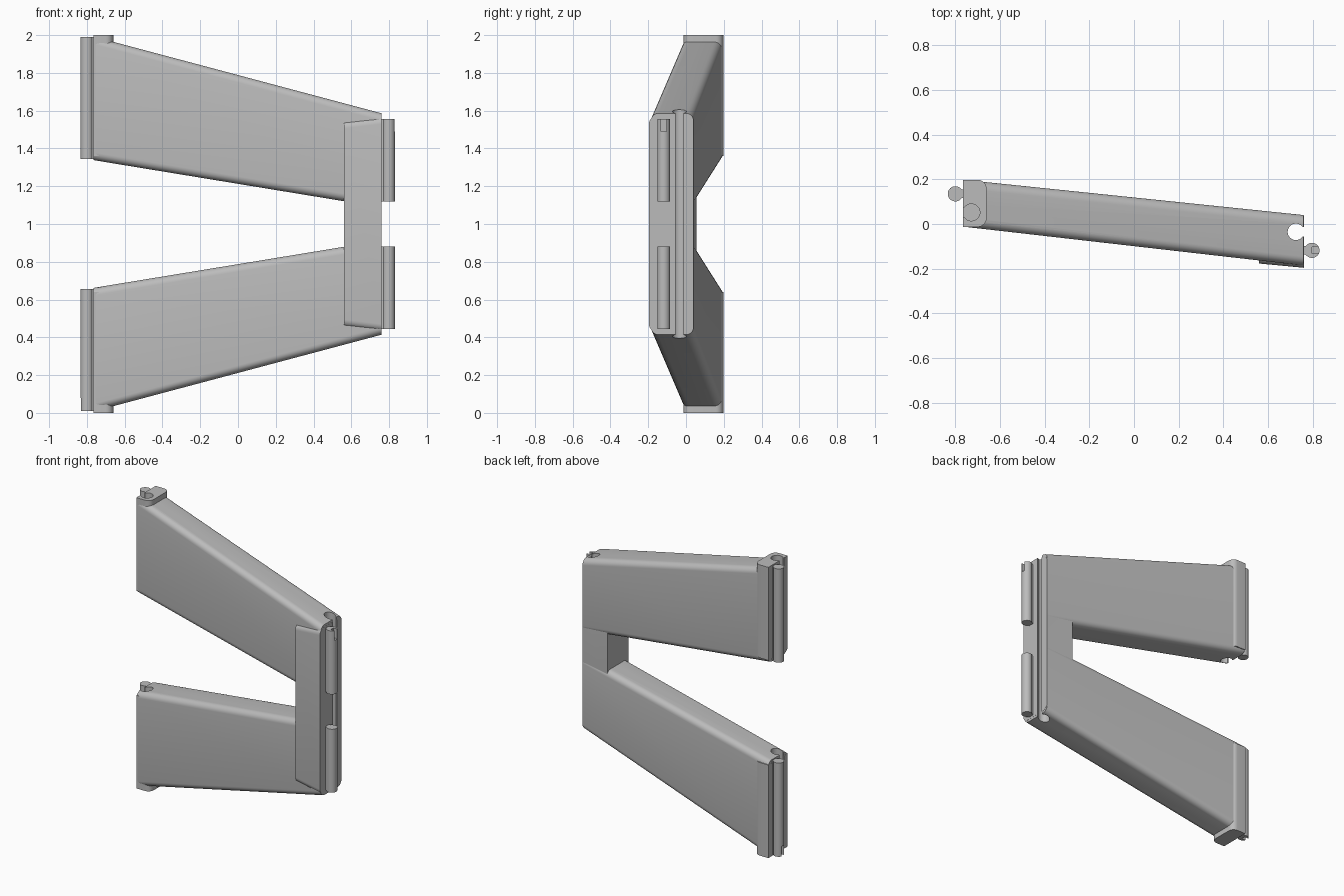
import bpy, bmesh
from math import sin, cos, pi, radians

if "Cube" in bpy.data.objects:
    bpy.data.objects.remove(bpy.data.objects["Cube"])

grey = bpy.data.materials.new("plain grey")
grey.use_nodes = True
grey.diffuse_color = (0.5, 0.5, 0.5, 1)
grey.node_tree.nodes["Principled BSDF"].inputs["Base Color"].default_value = grey.diffuse_color


def loft(name, rings):
    """Skin equal rings of points and cap both ends."""
    bm = bmesh.new()
    loops = [[bm.verts.new(p) for p in ring] for ring in rings]
    n = len(loops[0])
    for a, b in zip(loops, loops[1:]):
        for i in range(n):
            j = (i + 1) % n
            bm.faces.new((a[i], a[j], b[j], b[i]))
    bm.faces.new(loops[0])
    bm.faces.new(loops[-1])
    bmesh.ops.recalc_face_normals(bm, faces=bm.faces)
    mesh = bpy.data.meshes.new(name)
    bm.to_mesh(mesh)
    bm.free()
    ob = bpy.data.objects.new(name, mesh)
    bpy.context.collection.objects.link(ob)
    mesh.materials.append(grey)
    return ob


def rounded(u0, u1, v0, v1, radii, steps=6):
    """Rounded rectangle; radii run from the low-low corner anticlockwise."""
    corners = [(u0, v0, 1, 1), (u1, v0, -1, 1), (u1, v1, -1, -1), (u0, v1, 1, -1)]
    pts = []
    for k, ((u, v, su, sv), r) in enumerate(zip(corners, radii)):
        for i in range(steps + 1 if r else 1):
            a = pi + k * pi / 2 + i * pi / 2 / steps
            pts.append((u + su * r + r * cos(a), v + sv * r + r * sin(a)))
    return pts


def beam(name, ends, r):
    """Rounded bar between two sections given as x, y0, y1, z0, z1."""
    return loft(name, [[(x, y, z) for y, z in rounded(y0, y1, z0, z1, [r] * 4)]
                       for x, y0, y1, z0, z1 in ends])


def prism(name, pts, z0, z1):
    return loft(name, [[(x, y, z) for x, y in pts] for z in (z0, z1)])


def keyhole(x, y, r, half, x_end):
    """Circle with a straight neck reaching the plane x_end."""
    side = 1 if x_end > x else -1
    a0 = 0.62
    pts = []
    for i in range(25):
        a = a0 + (2 * pi - 2 * a0) * i / 24
        pts.append((x + side * r * cos(a), y + r * sin(a)))
    return pts + [(x_end, y - half), (x_end, y + half)]


def cut(target, cutter):
    mod = target.modifiers.new("cut", 'BOOLEAN')
    mod.operation = 'DIFFERENCE'
    mod.solver = 'EXACT'
    mod.object = cutter
    cutter.hide_render = True
    cutter.hide_set(True)
    cutter.display_type = 'WIRE'


def box(name, x, y, z, sx, sy, sz):
    return prism(name, rounded(x - sx, x + sx, y - sy, y + sy, [0] * 4), z - sz, z + sz)


def span(z0, z1, upper):
    return (z0, z1) if upper else (2 - z1, 2 - z0)


# Shared sockets
wide_socket = prism("wide_end_socket_cutter",
                    keyhole(-0.728, 0.052, 0.038, 0.022, -0.8), 0.025, 2.1)
narrow_socket = prism("narrow_end_socket_cutter",
                      keyhole(0.725, -0.035, 0.037, 0.022, 0.8), -0.1, 2.1)

parts = []
for label, upper in (("upper", True), ("lower", False)):
    # Tapered arm
    arm = beam(label + "_arm", [(-0.764, -0.012, 0.198, *span(1.338, 1.992, upper)),
                                (0.76, -0.186, 0.04, *span(1.088, 1.586, upper))], 0.04)
    # Wide end post, rounded on its inner side
    post = prism(label + "_end_post",
                 rounded(-0.765, -0.66, -0.013, 0.198, [0, 0.04, 0.04, 0]),
                 *span(1.36, 2.0, upper))
    for ob in (arm, post):
        cut(ob, wide_socket)
    cut(arm, narrow_socket)
    # Connector pegs
    wide_peg = prism(label + "_wide_end_peg",
                     keyhole(-0.8, 0.135, 0.034, 0.018, -0.755), *span(1.345, 1.99, upper))
    narrow_peg = prism(label + "_narrow_end_peg",
                       keyhole(0.797, -0.118, 0.034, 0.018, 0.755), *span(1.12, 1.556, upper))
    parts += [arm, post, wide_peg, narrow_peg]
    # Slit in one tip of a peg at each end
    if upper:
        cut(narrow_peg, box("narrow_slit_cutter", 0.82, -0.118, 1.53, 0.022, 0.014, 0.04))
    else:
        cut(wide_peg, box("wide_slit_cutter", -0.823, 0.135, 0.04, 0.022, 0.014, 0.04))

# Upright joining the two arms
bridge = beam("joining_block", [(0.56, -0.177, 0.056, 0.455, 1.545),
                                (0.761, -0.196, 0.039, 0.43, 1.57)], 0.04)
cut(bridge, narrow_socket)
parts.append(bridge)

# Bake the cuts and smooth the rounded edges
bpy.context.view_layer.update()
graph = bpy.context.evaluated_depsgraph_get()
baked = [(ob, bpy.data.meshes.new_from_object(ob.evaluated_get(graph))) for ob in parts]
bpy.ops.object.select_all(action='DESELECT')
for ob, mesh in baked:
    ob.modifiers.clear()
    ob.data = mesh
    ob.select_set(True)
bpy.context.view_layer.objects.active = bridge
bpy.ops.object.shade_smooth_by_angle(angle=radians(30))
for ob in [o for o in bpy.data.objects if o.name.endswith("_cutter")]:
    bpy.data.objects.remove(ob)
